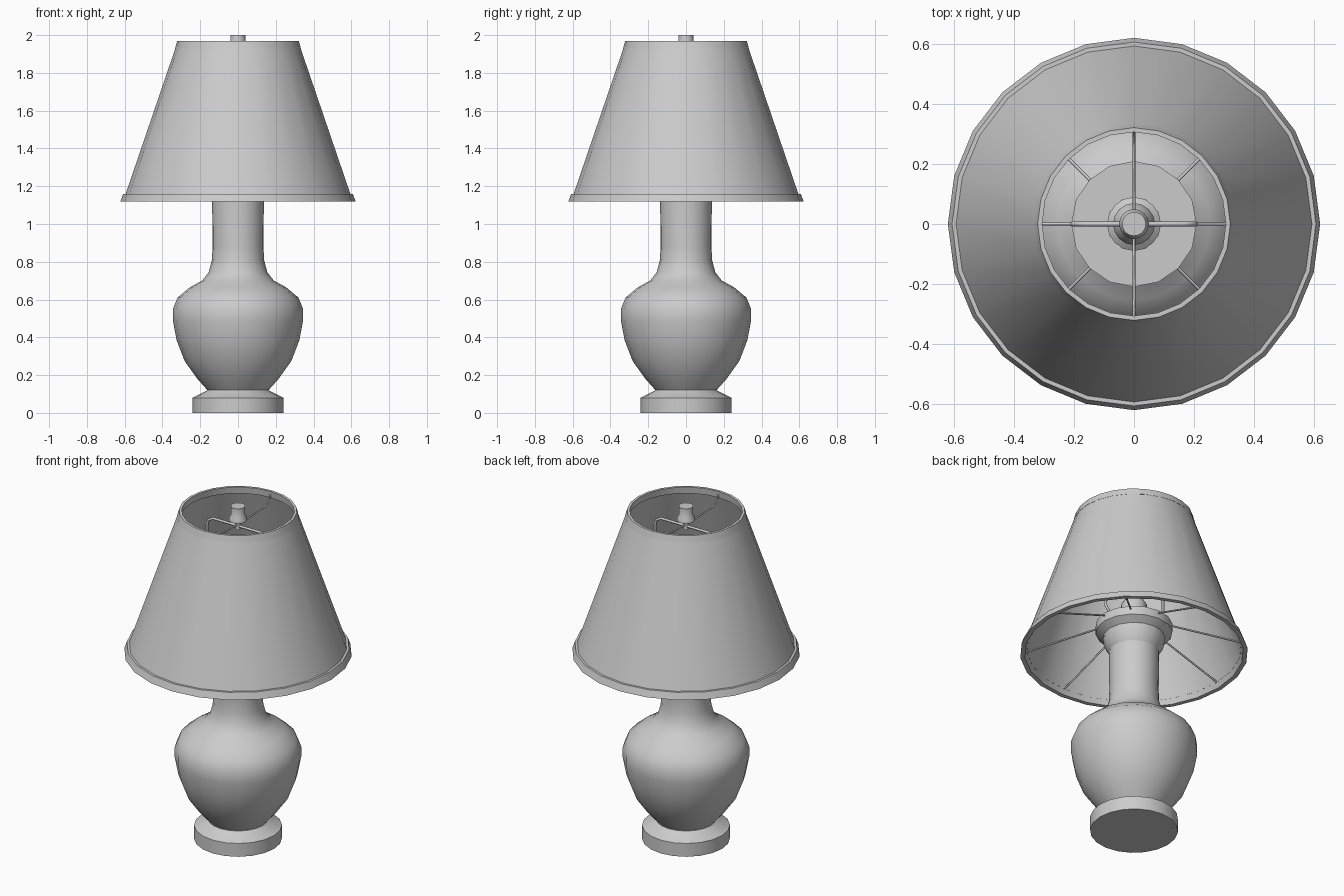
import bpy, bmesh
from math import sin, cos, pi, radians

if "Cube" in bpy.data.objects:
    bpy.data.objects.remove(bpy.data.objects["Cube"])


def lathe(name, profile, sides, closed=False):
    """Revolve (radius, z) points around z; closed=True joins last point to first."""
    bm = bmesh.new()
    rings = []
    for r, z in profile:
        if r == 0:
            rings.append([bm.verts.new((0, 0, z))] * sides)
        else:
            rings.append([bm.verts.new((r * cos(2 * pi * i / sides), r * sin(2 * pi * i / sides), z))
                          for i in range(sides)])
    pairs = list(zip(rings, rings[1:]))
    if closed:
        pairs.append((rings[-1], rings[0]))
    for a, b in pairs:
        for i in range(sides):
            j = (i + 1) % sides
            bm.faces.new(list(dict.fromkeys((a[i], a[j], b[j], b[i]))))
    bmesh.ops.recalc_face_normals(bm, faces=bm.faces)
    mesh = bpy.data.meshes.new(name)
    bm.to_mesh(mesh)
    bm.free()
    mesh.shade_smooth()
    mesh.set_sharp_from_angle(angle=radians(35))
    ob = bpy.data.objects.new(name, mesh)
    bpy.context.collection.objects.link(ob)
    return ob


def wire(name, paths, radius):
    """Round rods along one or more polylines."""
    cu = bpy.data.curves.new(name, 'CURVE')
    cu.dimensions = '3D'
    cu.bevel_depth = radius
    cu.bevel_resolution = 1
    cu.use_fill_caps = True
    for pts in paths:
        sp = cu.splines.new('POLY')
        sp.points.add(len(pts) - 1)
        for p, co in zip(sp.points, pts):
            p.co = (*co, 1)
    ob = bpy.data.objects.new(name, cu)
    bpy.context.collection.objects.link(ob)
    return ob


# Foot with sloped shoulder
lathe("foot", [(0, 0), (0.24, 0), (0.24, 0.08), (0.17, 0.115), (0.165, 0.12), (0, 0.12)], 20)

# Vase body and neck
lathe("vase_body", [(0, 0.115), (0.157, 0.115), (0.215, 0.18), (0.283, 0.275), (0.325, 0.385),
                    (0.345, 0.49), (0.345, 0.55), (0.32, 0.61), (0.255, 0.665), (0.19, 0.70),
                    (0.155, 0.745), (0.138, 0.81), (0.135, 0.88), (0.137, 1.14), (0, 1.14)], 20)

# Collar at the top of the neck
lathe("neck_collar", [(0, 1.12), (0.136, 1.12), (0.165, 1.17), (0.17, 1.215), (0.21, 1.245),
                      (0.21, 1.295), (0, 1.295)], 16)

# Bulb socket
lathe("socket", [(0, 1.29), (0.09, 1.29), (0.09, 1.315), (0.07, 1.33), (0.07, 1.42),
                 (0.045, 1.46), (0, 1.46)], 16)

# Hollow shade wall
lathe("shade", [(0.598, 1.15), (0.33, 1.935), (0.318, 1.935), (0.586, 1.15)], 24, True)

# Trim bands on both rims
lathe("shade_bottom_trim", [(0.622, 1.12), (0.608, 1.16), (0.583, 1.16), (0.597, 1.12)], 24, True)
lathe("shade_top_trim", [(0.333, 1.93), (0.322, 1.97), (0.307, 1.97), (0.312, 1.93)], 24, True)

# Harp loop around the bulb
half = [(0.06, 0, 1.305), (0.17, 0, 1.31), (0.205, 0, 1.35), (0.207, 0, 1.83),
        (0.195, 0, 1.865), (0.165, 0, 1.88)]
wire("harp", [half + [(-x, y, z) for x, y, z in reversed(half)]], 0.008)

# Top spider rod, dipping from the rim to the harp
side = [(0, 0.312, 1.95), (0, 0.295, 1.92), (0, 0.26, 1.895), (0, 0.03, 1.89)]
wire("spider_rod", [side + [(x, -y, z) for x, y, z in reversed(side)]], 0.005)

# Eight lower spokes from collar to shade
spokes = []
for i in range(8):
    a = i * pi / 4
    spokes.append([(r * cos(a), r * sin(a), z) for r, z in ((0.19, 1.285), (0.59, 1.155))])
wire("lower_spokes", spokes, 0.005)

# Finial
lathe("finial", [(0, 1.86), (0.014, 1.86), (0.014, 1.91), (0.05, 1.915), (0.05, 1.93),
                 (0.04, 1.945), (0.04, 2.0), (0, 2.0)], 16)
